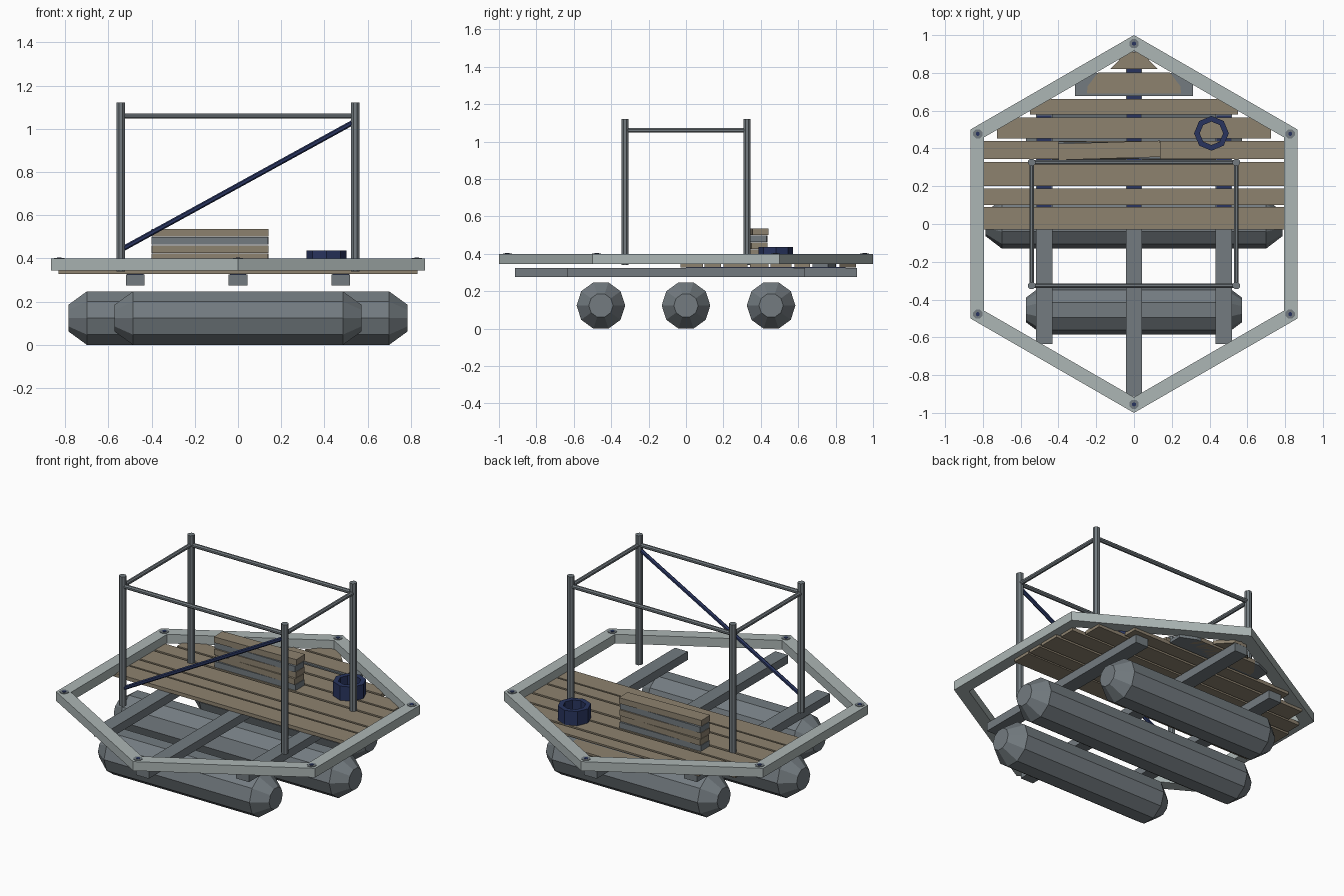
import bpy, math
from mathutils import Vector

if "Cube" in bpy.data.objects:
    bpy.data.objects.remove(bpy.data.objects["Cube"])


def mat(name, rgb):
    m = bpy.data.materials.new(name)
    lin = [((c / 255 + 0.055) / 1.055) ** 2.4 for c in rgb]
    m.diffuse_color = (*lin, 1)
    m.use_nodes = True
    m.node_tree.nodes["Principled BSDF"].inputs["Base Color"].default_value = m.diffuse_color
    return m


PALE = mat("pale grey", (172, 182, 181))
GREY = mat("slate grey", (115, 123, 128))
WOOD = mat("weathered wood", (141, 130, 111))
NAVY = mat("navy rope", (40, 52, 94))


def mesh(name, verts, faces, m):
    me = bpy.data.meshes.new(name)
    me.from_pydata(verts, [], faces)
    me.materials.append(m)
    o = bpy.data.objects.new(name, me)
    bpy.context.collection.objects.link(o)
    return o


def prism(name, outline, z0, z1, m):
    """Extrude a counter-clockwise outline from z0 to z1."""
    n = len(outline)
    v = [(x, y, z) for z in (z0, z1) for x, y in outline]
    f = [(i, (i + 1) % n, n + (i + 1) % n, n + i) for i in range(n)]
    return mesh(name, v, f + [tuple(range(n))[::-1], tuple(range(n, 2 * n))], m)


def box(name, x0, x1, y0, y1, z0, z1, m):
    return prism(name, [(x0, y0), (x1, y0), (x1, y1), (x0, y1)], z0, z1, m)


def tube(name, a, b, r, m, n=8):
    a, b = Vector(a), Vector(b)
    o = prism(name, [(r * math.cos(math.tau * (i + .5) / n), r * math.sin(math.tau * (i + .5) / n))
                     for i in range(n)], 0, (b - a).length, m)
    o.location = a
    o.rotation_euler = (b - a).to_track_quat('Z', 'Y').to_euler()
    return o


def ring(name, cx, cy, ro, ri, z0, z1, n, start, m):
    """Flat-sided polygonal ring."""
    v = []
    for r, z in ((ro, z0), (ro, z1), (ri, z1), (ri, z0)):
        for i in range(n):
            a = start + math.tau * i / n
            v.append((cx + r * math.cos(a), cy + r * math.sin(a), z))
    f = [(k * n + i, k * n + (i + 1) % n, (k + 1) % 4 * n + (i + 1) % n, (k + 1) % 4 * n + i)
         for k in range(4) for i in range(n)]
    return mesh(name, v, f, m)


# Floats: ten-sided drums with tapered ends
def pontoon(name, y, half, taper):
    n, R, c = 10, 0.13, 0.1237
    v = [(x, y + r * math.cos(math.tau * i / n), c + r * math.sin(math.tau * i / n))
         for x, r in ((-half, .065), (-taper, R), (taper, R), (half, .065)) for i in range(n)]
    f = [(k * n + i, k * n + (i + 1) % n, (k + 1) * n + (i + 1) % n, (k + 1) * n + i)
         for k in range(3) for i in range(n)]
    mesh(name, v, f + [tuple(range(n))[::-1], tuple(range(3 * n, 4 * n))], GREY)


pontoon("front_pontoon", -.455, .572, .486)
pontoon("middle_pontoon", 0, .785, .70)
pontoon("back_pontoon", .455, .572, .486)

# Lengthwise beams, with rope strips under the deck
for x, h in ((-.475, .635), (0, .913), (.475, .635)):
    box("deck_beam", x - .043, x + .043, -h, h, .275, .325, GREY)
    box("beam_rope", x - .038, x + .038, 0, h - .06, .324, .329, NAVY)

# Hexagonal rim and corner pegs
ring("hex_rim", 0, 0, 1, .917, .345, .40, 6, math.pi / 2, PALE)
for i in range(6):
    a = math.pi / 2 + math.tau * i / 6
    x, y = .955 * math.cos(a), .955 * math.sin(a)
    tube("corner_peg", (x, y, .35), (x, y, .403), .026, GREY)
    tube("corner_rope", (x, y, .35), (x, y, .405), .012, NAVY, 6)

# Deck planks on the back half
for y0, y1, w in ((-.03, .09, .83), (.10, .187, .83), (.20, .328, .83), (.343, .44, .81),
                  (.453, .565, .725), (.58, .662, .55)):
    box("deck_plank", -w, w, y0, y1, .328, .35, WOOD)
prism("grey_end_plank", [(-.312, .677), (.312, .677), (.312, .76), (.22, .80), (-.22, .80), (-.312, .76)],
      .328, .349, GREY)
prism("wood_end_plank", [(-.25, .69), (.25, .69), (.245, .73), (.19, .803), (-.19, .803), (-.245, .73)],
      .328, .352, WOOD)
prism("tip_plank", [(-.125, .82), (.125, .82), (.04, .91), (-.04, .91)], .328, .35, WOOD)

# Posts, top rails and diagonal brace
X, Y = .542, .326
for x in (-X, X):
    for y in (-Y, Y):
        tube("post", (x, y, .34), (x, y, 1.122), .021, GREY)
    tube("side_rail", (x, -Y, 1.06), (x, Y, 1.06), .013, GREY)
for y in (-Y, Y):
    tube("long_rail", (-X, y, 1.06), (X, y, 1.06), .013, GREY)
tube("brace_rope", (-X, -Y, .44), (X, -Y, 1.035), .012, NAVY, 6)

# Stack of spare planks, each slightly turned
for i, (m, turn) in enumerate(((GREY, .01), (WOOD, -.02), (WOOD, .015), (GREY, -.01), (WOOD, .03))):
    z = .355 + i * .0375
    o = box("spare_plank", -.27, .27, -.043, .043, z - .004, z + .031, m)
    o.location = (-.13, .39, 0)
    o.rotation_euler[2] = turn

# Rope coil
ring("rope_coil", .41, .48, .092, .062, .35, .436, 8, 0, NAVY)
